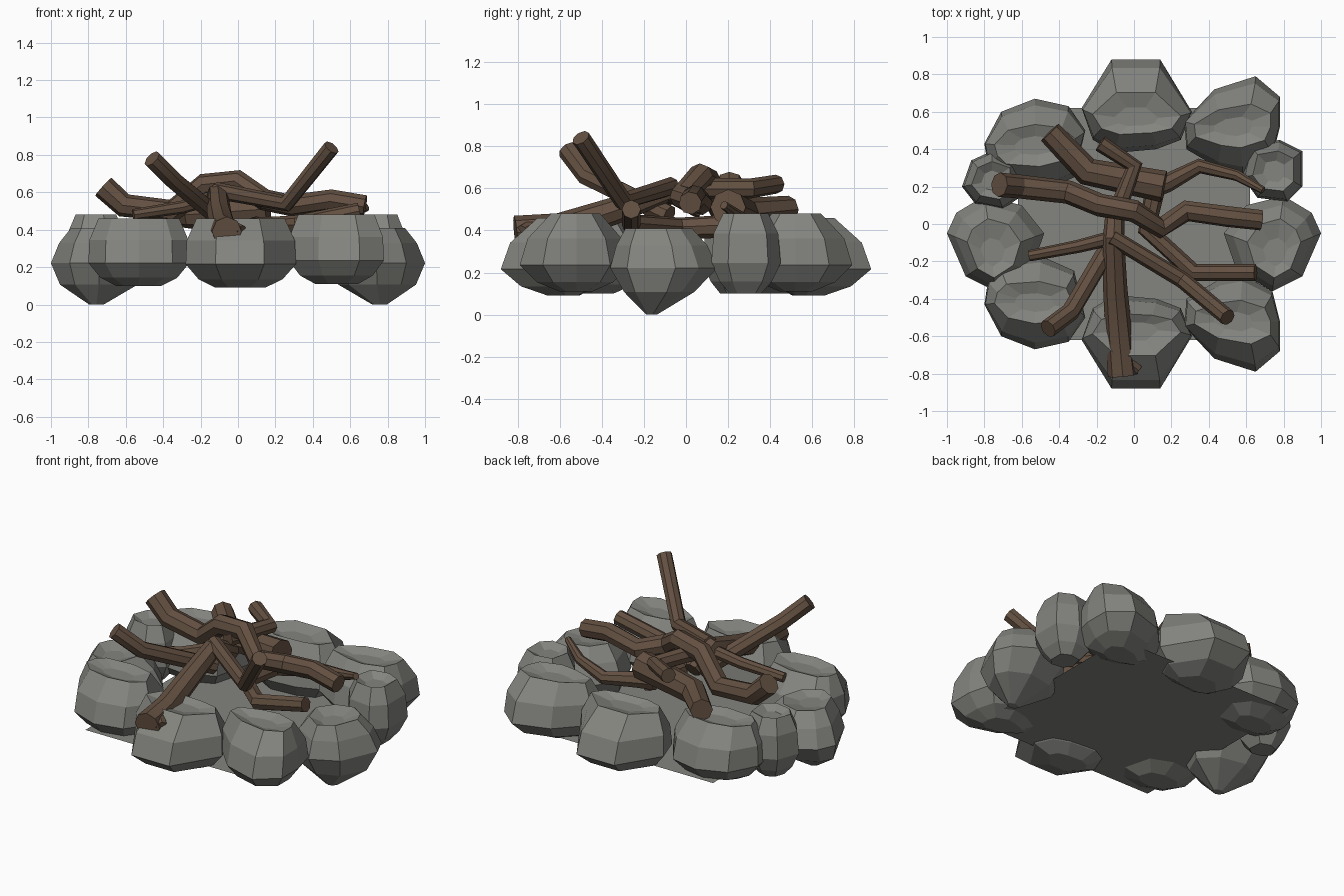
import bpy
import bmesh
from mathutils import Vector

cube = bpy.data.objects.get("Cube")
if cube:
    bpy.data.objects.remove(cube, do_unlink=True)


def make_material(name, colour):
    mat = bpy.data.materials.new(name)
    mat.use_nodes = True
    mat.diffuse_color = colour
    mat.node_tree.nodes["Principled BSDF"].inputs["Base Color"].default_value = colour
    return mat


stone = make_material("grey_stone", (0.23, 0.23, 0.213, 1))
bark = make_material("brown_bark", (0.125, 0.08, 0.053, 1))


def link_mesh(name, bm, mat):
    bmesh.ops.recalc_face_normals(bm, faces=bm.faces)
    mesh = bpy.data.meshes.new(name)
    bm.to_mesh(mesh)
    bm.free()
    mesh.materials.append(mat)
    obj = bpy.data.objects.new(name, mesh)
    bpy.context.collection.objects.link(obj)
    return obj


# Stone cross-sections from underside to dished top: height fraction, x scale, y scale
BROAD = [(0, .45, .3), (.12, .76, .7), (.34, 1, 1), (.68, .98, .86),
         (1, .8, .45), (.93, .4, .2)]
WEDGE = [(0, .15, .1), (.26, .8, .65), (.54, 1, 1), (.8, .82, .85),
         (1, .55, .62), (.94, .25, .3)]
SMALL = [(0, .45, .45), (.15, .75, .75), (.38, 1, 1), (.75, .93, .93),
         (1, .68, .65), (.92, .35, .35)]


def make_stone(name, outline, focus, low, high, profile, flip=(1, 1)):
    """Loft a faceted stone by scaling its plan outline about a focus point."""
    bm = bmesh.new()
    rings = []
    for level, wide, deep in profile:
        z = low + (high - low) * level
        rings.append([bm.verts.new(((focus[0] + (x - focus[0]) * wide) * flip[0],
                                    (focus[1] + (y - focus[1]) * deep) * flip[1], z))
                      for x, y in outline])
    count = len(outline)
    for lower, upper in zip(rings, rings[1:]):
        for i in range(count):
            j = (i + 1) % count
            bm.faces.new((lower[i], lower[j], upper[j], upper[i]))
    bm.faces.new(rings[0])
    bm.faces.new(rings[-1])
    return link_mesh(name, bm, stone)


end_plan = [(-.12, -.88), (.14, -.88), (.31, -.6), (.25, -.45),
            (.12, -.4), (-.1, -.38), (-.22, -.45), (-.28, -.62)]
side_plan = [(1, -.05), (.9, -.28), (.74, -.36), (.55, -.25),
             (.48, -.05), (.6, .1), (.8, .15), (.95, .06)]
right_plan = [(.28, -.4), (.45, -.3), (.58, -.27), (.74, -.36), (.78, -.52),
              (.78, -.68), (.65, -.79), (.43, -.72), (.27, -.55)]
left_plan = [(-.8, -.43), (-.71, -.6), (-.53, -.67), (-.35, -.63), (-.26, -.5),
             (-.32, -.25), (-.5, -.17), (-.72, -.2), (-.78, -.3)]

# Ring of stones, mirrored between front and back, and between both sides
for label, sign in (("front", 1), ("back", -1)):
    make_stone(label + "_stone", end_plan, (.01, -.56), .09, .46, BROAD, (1, sign))
    make_stone(label + "_plus_x_stone", right_plan, (.53, -.52), .11, .48, BROAD, (1, sign))
    make_stone(label + "_minus_x_stone", left_plan, (-.53, -.42), .1, .46, BROAD, (1, sign))
for label, sign in (("left", 1), ("right", -1)):
    make_stone(label + "_side_stone", side_plan, (.76, -.17), 0, .41, WEDGE, (sign, 1))

# Two small filler stones
make_stone("left_small_stone", [(.58, .25), (.66, .14), (.82, .12), (.9, .2),
                                (.9, .39), (.78, .45), (.62, .42)],
           (.75, .28), .1, .48, SMALL)
make_stone("right_small_stone", [(-.92, .2), (-.87, .34), (-.76, .39), (-.62, .34),
                                 (-.6, .15), (-.7, .08), (-.85, .11)],
           (-.76, .23), .1, .48, SMALL)

# Flat hearth floor
floor = bmesh.new()
floor.faces.new([floor.verts.new((x * .62, y * .62, .14))
                 for x, y in ((-1, -1), (1, -1), (1, 1), (-1, 1))])
link_mesh("hearth_floor", floor, stone)


def make_branch(name, path, start, end):
    """Sweep a tapering eight-sided branch along a bent path."""
    curve = bpy.data.curves.new(name, "CURVE")
    curve.dimensions = "3D"
    curve.bevel_depth = 1
    curve.bevel_resolution = 2
    curve.use_fill_caps = True
    spline = curve.splines.new("POLY")
    spline.points.add(len(path) - 1)
    for i, (point, place) in enumerate(zip(spline.points, path)):
        point.co = Vector((*place, 1))
        point.radius = start + (end - start) * i / (len(path) - 1)
    obj = bpy.data.objects.new(name, curve)
    bpy.context.collection.objects.link(obj)
    bpy.ops.object.select_all(action="DESELECT")
    obj.select_set(True)
    bpy.context.view_layer.objects.active = obj
    bpy.ops.object.convert(target="MESH")
    obj = bpy.context.object
    obj.data.materials.clear()
    obj.data.materials.append(bark)
    bpy.ops.object.shade_smooth_by_angle()


# Heaped firewood
make_branch("front_log", [(-.06, -.81, .39), (-.08, -.6, .41), (-.1, -.35, .49),
                          (-.11, -.08, .59), (-.1, .08, .5)], .08, .05)
make_branch("front_log_knot", [(-.05, -.72, .41), (.02, -.78, .39)], .05, .035)
make_branch("front_right_branch", [(-.46, -.56, .78), (-.34, -.47, .66),
                                   (-.11, -.08, .47)], .05, .05)
make_branch("front_left_branch", [(.5, -.5, .84), (.26, -.3, .54),
                                  (-.12, -.07, .61)], .045, .045)
make_branch("right_twig", [(-.56, -.17, .48), (-.3, -.12, .52),
                           (-.1, -.07, .58)], .03, .04)
make_branch("left_branch", [(.65, -.26, .5), (.32, -.26, .43), (.07, -.03, .41),
                            (.12, .22, .42)], .045, .055)
make_branch("arched_log", [(-.72, .21, .63), (-.61, .2, .53), (-.35, .17, .5),
                           (-.18, .1, .64), (0, .07, .66), (.14, -.02, .56),
                           (.28, .07, .53), (.5, .04, .56), (.68, .02, .53)], .065, .055)
make_branch("back_log", [(-.45, .49, .5), (-.25, .28, .48), (.16, .2, .51)], .065, .085)
make_branch("back_left_branch", [(.08, .19, .43), (.18, .22, .42), (.35, .31, .42),
                                 (.55, .26, .46), (.69, .18, .52)], .06, .02)
make_branch("back_twig", [(-.18, .43, .62), (0, .31, .6), (-.1, .04, .6)], .045, .05)
